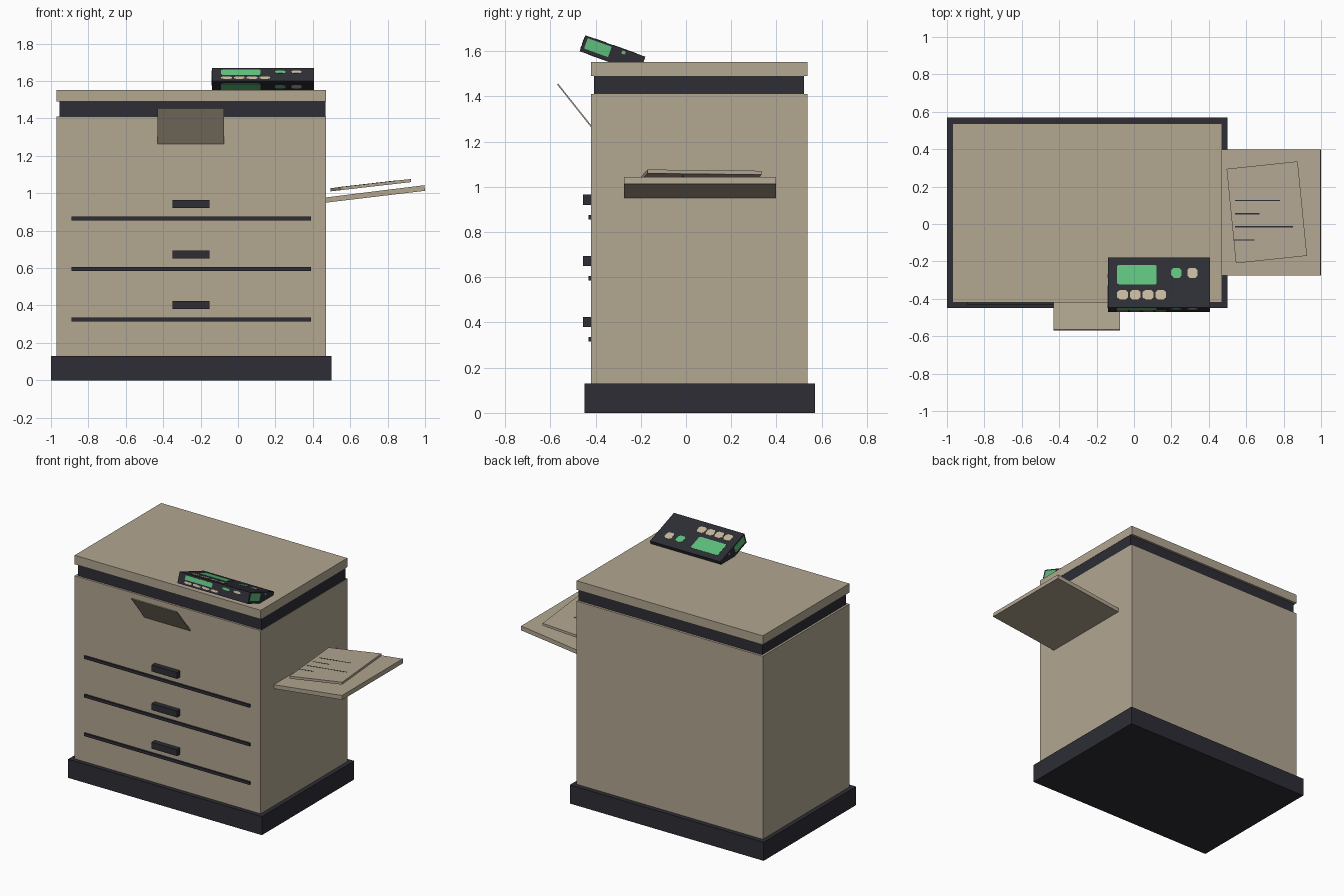
import bpy, bmesh, math
from mathutils import Matrix, Vector

if "Cube" in bpy.data.objects:
    bpy.data.objects.remove(bpy.data.objects["Cube"])


def material(name, rgb):
    m = bpy.data.materials.new(name)
    m.diffuse_color = (*rgb, 1)
    m.use_nodes = True
    m.node_tree.nodes["Principled BSDF"].inputs["Base Color"].default_value = m.diffuse_color
    return m


BEIGE = material("warm beige", (0.445, 0.385, 0.285))
DARK = material("charcoal", (0.026, 0.026, 0.036))
GREEN = material("screen green", (0.11, 0.52, 0.20))
CREAM = material("button cream", (0.56, 0.47, 0.33))


def prism(name, base, offset, mat, matrix=Matrix()):
    """Extrude a planar outline by an offset vector."""
    bm = bmesh.new()
    face = bm.faces.new([bm.verts.new(p) for p in base])
    new = bmesh.ops.extrude_face_region(bm, geom=[face], use_keep_orig=True)["geom"]
    verts = [g for g in new if isinstance(g, bmesh.types.BMVert)]
    bmesh.ops.translate(bm, verts=verts, vec=Vector(offset))
    bmesh.ops.recalc_face_normals(bm, faces=bm.faces)
    bm.transform(matrix)
    me = bpy.data.meshes.new(name)
    bm.to_mesh(me)
    bm.free()
    me.materials.append(mat)
    ob = bpy.data.objects.new(name, me)
    bpy.context.collection.objects.link(ob)
    return ob


def box(name, x, y, z, mat, matrix=Matrix()):
    base = [(x[0], y[0], z[0]), (x[1], y[0], z[0]), (x[1], y[1], z[0]), (x[0], y[1], z[0])]
    return prism(name, base, (0, 0, z[1] - z[0]), mat, matrix)


# Cabinet
box("base_plinth", (-1.0, 0.5), (-0.45, 0.57), (0, 0.13), DARK)
box("cabinet_body", (-0.97, 0.47), (-0.42, 0.537), (0.13, 1.41), BEIGE)
box("scanner_band", (-0.955, 0.468), (-0.406, 0.521), (1.41, 1.49), DARK)
box("lid", (-0.97, 0.47), (-0.42, 0.537), (1.49, 1.553), BEIGE)

# Drawer gaps and handles
for i in range(3):
    z = 0.325 + 0.27 * i
    box(f"drawer_gap_{i + 1}", (-0.89, 0.39), (-0.432, -0.41), (z - 0.01, z + 0.01), DARK)
    box(f"drawer_handle_{i + 1}", (-0.35, -0.153), (-0.455, -0.41), (z + 0.055, z + 0.1), DARK)

# Open front flap
prism("front_flap", [(-0.43, -0.42, 1.263), (-0.43, -0.57, 1.452),
                     (-0.43, -0.565, 1.456), (-0.43, -0.415, 1.267)], (0.355, 0, 0), BEIGE)

# Sloping output tray
prism("output_tray", [(0.465, -0.275, 0.949), (1.0, -0.275, 1.013),
                      (0.997, -0.275, 1.043), (0.465, -0.275, 0.977)], (0, 0.673, 0), BEIGE)


def on_slope(points):
    return [(x, y, 1.01 + (x - 0.495) * 0.115) for x, y in points]


# Paper sheet with printed rules
prism("paper_stack", on_slope([(0.495, 0.295), (0.545, -0.21), (0.925, -0.17), (0.875, 0.335)]),
      (0, 0, 0.017), BEIGE)
for i, (x0, x1) in enumerate([(0.54, 0.78), (0.54, 0.67), (0.54, 0.85), (0.535, 0.645)]):
    y = 0.125 - 0.07 * i
    prism(f"printed_rule_{i + 1}",
          on_slope([(x0, y - 0.003), (x1, y - 0.003), (x1, y + 0.003), (x0, y + 0.003)]),
          (0, 0, 0.018), DARK)

# Tilted control panel, built in its own local frame
W, D, H = 0.545, 0.282, 0.075
PANEL = Matrix.Translation((0.1325, -0.325, 1.5875)) @ Matrix.Rotation(math.radians(-19.7), 4, 'X')
box("control_panel", (-W / 2, W / 2), (-D / 2, D / 2), (-H / 2, H / 2), DARK, PANEL)


def plate(name, face, u, v, w, h, mat):
    """Thin plate with clipped corners; u, v, w, h are fractions of the face."""
    origin, au, av = (Vector(p) for p in face)
    c = 0.22
    outline = [(-.5 + c, -.5), (.5 - c, -.5), (.5, -.5 + c), (.5, .5 - c),
               (.5 - c, .5), (-.5 + c, .5), (-.5, .5 - c), (-.5, -.5 + c)]
    if w > 0.3:
        outline = [(round(a * 2.6) / 2 if abs(a) < .5 else a, b) for a, b in outline]
        outline = [(-.47, -.5), (.47, -.5), (.5, -.45), (.5, .45),
                   (.47, .5), (-.47, .5), (-.5, .45), (-.5, -.45)]
    n = au.cross(av).normalized()
    pts = [origin + au * (u + a * w) + av * (v + b * h) - n * 0.001 for a, b in outline]
    prism(name, pts, n * 0.0025, mat, PANEL)


def controls(side, face):
    plate(side + "_display", face, 0.285, 0.655, 0.385, 0.39, GREEN)
    for i in range(4):
        plate(f"{side}_key_{i + 1}", face, 0.145 + 0.125 * i, 0.25, 0.105, 0.19, CREAM)
    plate(side + "_start_button", face, 0.672, 0.69, 0.1, 0.2, GREEN)
    plate(side + "_stop_button", face, 0.83, 0.69, 0.1, 0.2, CREAM)


# The same layout repeats on the visible faces: (corner, across, up)
a, b, c = W / 2, D / 2, H / 2
controls("top", ((-a, -b, c), (W, 0, 0), (0, D, 0)))
controls("front", ((-a, -b, -c), (W, 0, 0), (0, 0, H)))
controls("under", ((-a, b, -c), (W, 0, 0), (0, -D, 0)))

# Displays on the panel ends
for name, face in (("right", ((a, -b, -c), (0, D, 0), (0, 0, H))),
                   ("left", ((-a, b, -c), (0, -D, 0), (0, 0, H)))):
    u = (0.25, 0.655) if name == "right" else (0.75, 0.345)
    plate(name + "_end_display", face, u[0], 0.56, 0.4, 0.65, GREEN)
    plate(name + "_end_light", face, u[1], 0.8, 0.06, 0.2, GREEN)
